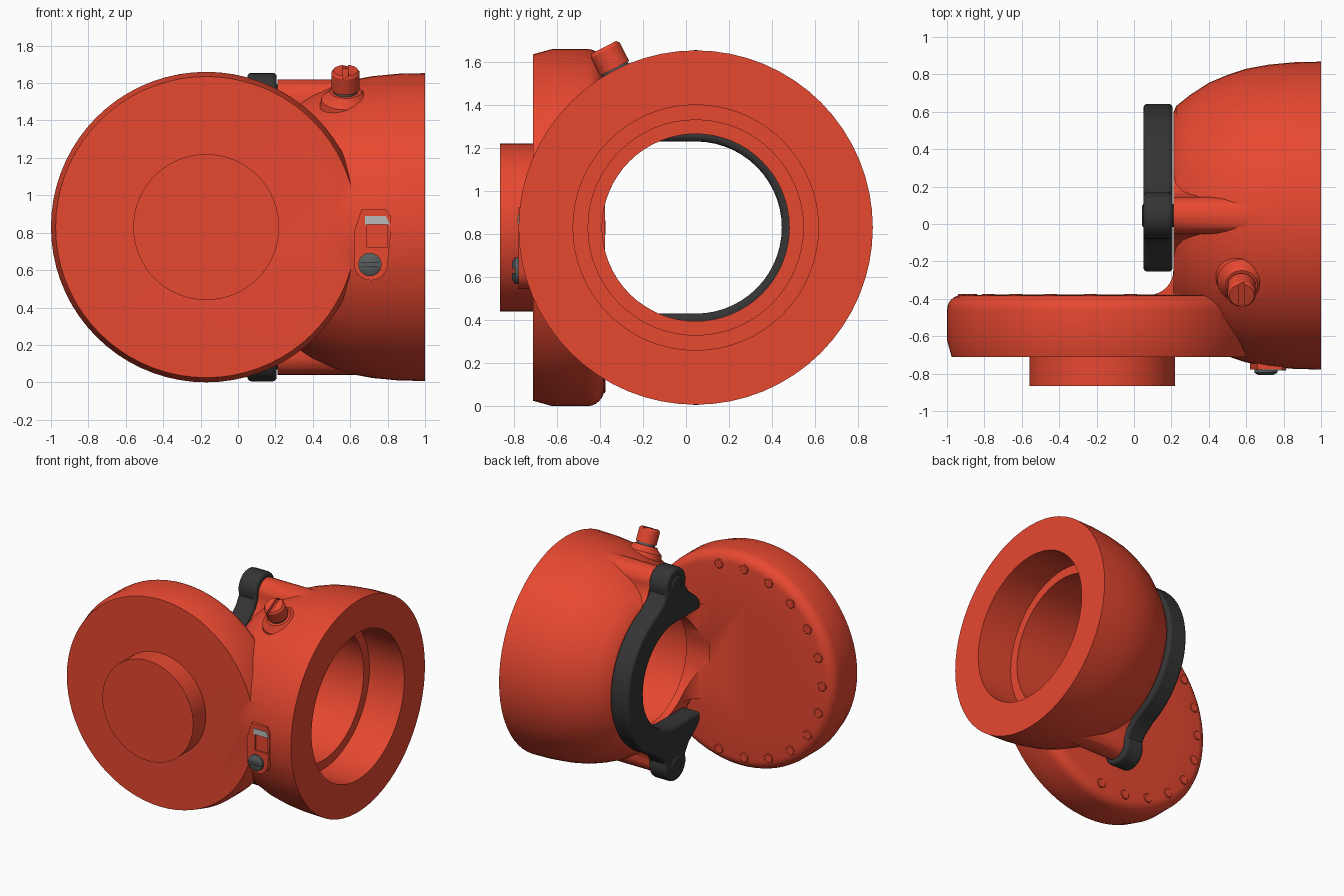
import bpy, bmesh
from math import pi, sin, cos, radians
from mathutils import Vector

if "Cube" in bpy.data.objects:
    bpy.data.objects.remove(bpy.data.objects["Cube"])

CY, CZ, DX = 0.045, 0.83, -0.17      # cup axis (y, z) and disc axis x


def material(name, rgb):
    m = bpy.data.materials.new(name)
    m.diffuse_color = (*rgb, 1)
    m.use_nodes = True
    m.node_tree.nodes["Principled BSDF"].inputs["Base Color"].default_value = m.diffuse_color
    return m


RED = material("red_paint", (0.80, 0.065, 0.03))
DARK = material("dark_plastic", (0.035, 0.035, 0.035))
STEEL = material("dark_steel", (0.10, 0.11, 0.11))
PALE = material("pale_metal", (0.5, 0.5, 0.5))


def finish(name, bm, mat):
    bmesh.ops.recalc_face_normals(bm, faces=bm.faces)
    me = bpy.data.meshes.new(name)
    bm.to_mesh(me)
    bm.free()
    ob = bpy.data.objects.new(name, me)
    bpy.context.collection.objects.link(ob)
    me.materials.append(mat)
    return ob


def turned(name, origin, axis, profile, mat, segs=48):
    """Closed solid of revolution; profile = (distance along axis, radius)."""
    bm = bmesh.new()
    o, a = Vector(origin), Vector(axis).normalized()
    u = a.orthogonal().normalized()
    v = a.cross(u)
    rings = [[bm.verts.new(o + a * d + (u * cos(t) + v * sin(t)) * r)
              for t in (2 * pi * i / segs for i in range(segs))] for d, r in profile]
    for p, q in zip(rings, rings[1:]):
        for i in range(segs):
            j = (i + 1) % segs
            bm.faces.new((p[i], p[j], q[j], q[i]))
    bm.faces.new(rings[0])
    bm.faces.new(rings[-1])
    return finish(name, bm, mat)


def prism(name, pts, axis, lo, hi, mat):
    """Flat outline extruded along world axis 0, 1 or 2."""
    bm = bmesh.new()

    def at(p, d):
        c = list(p)
        c.insert(axis, d)
        return bm.verts.new(c)
    a, b = [at(p, lo) for p in pts], [at(p, hi) for p in pts]
    bm.faces.new(a)
    bm.faces.new(b)
    n = len(pts)
    for i in range(n):
        j = (i + 1) % n
        bm.faces.new((a[i], a[j], b[j], b[i]))
    return finish(name, bm, mat)


def arc(cx, cy, r, a0, a1, n):
    return [(cx + r * cos(radians(a0 + (a1 - a0) * i / n)),
             cy + r * sin(radians(a0 + (a1 - a0) * i / n))) for i in range(n + 1)]


def boolean(ob, other, op):
    m = ob.modifiers.new(op, 'BOOLEAN')
    m.operation, m.object, m.solver = op, other, 'EXACT'
    bpy.context.view_layer.objects.active = ob
    bpy.ops.object.modifier_apply(modifier=m.name)
    bpy.data.objects.remove(other, do_unlink=True)


# Motor cup, domed towards its inner end
body = turned("body", (0, CY, CZ), (1, 0, 0),
              [(0.21, 0.55), (0.225, 0.585), (0.3, 0.645), (0.4, 0.71), (0.5, 0.752),
               (0.6, 0.785), (0.72, 0.807), (0.86, 0.82), (1.0, 0.823)], RED, 64)

# Gear disc with a rounded back rim
disc = turned("disc", (DX, 0, CZ), (0, 1, 0),
              [(-0.71, 0.805), (-0.62, 0.83)] +
              arc(-0.46, 0.75, 0.08, 90, 0, 6) + [(-0.376, 0.5)], RED, 72)
parts = [disc]

# Fillet between disc back and cup end
parts.append(prism("fillet", [(0.25, -0.42), (0.07, -0.42), (0.07, -0.379)] +
                   arc(0.08, -0.249, 0.13, -90, 0, 8)[1:] + [(0.25, -0.249)],
                   2, CZ - 0.37, CZ + 0.37, RED))

# Flared bolt lugs above and below the cup
lug = [(-0.23, 0.50), (-0.13, 0.60)] + arc(0, 0.69, 0.1, 190, -10, 14) + [(0.13, 0.60), (0.23, 0.50)]
for s in (1, -1):
    parts.append(prism("lug", [(CY + y, CZ + s * z) for y, z in lug], 0, 0.212, 0.7, RED))

# Boss under the top pin
PIN = (0, -sin(radians(27)), cos(radians(27)))
parts.append(turned("pin_boss", (0.575, CY, CZ), PIN,
                    [(0.66, 0.15), (0.77, 0.13), (0.80, 0.095), (0.815, 0.085)], RED, 32))

# Raised pad on the front of the cup
parts.append(prism("pad", arc(0.71, 0.635, 0.09, -170, -10, 10) +
                   [(0.815, 0.78), (0.815, 0.89), (0.79, 0.925), (0.66, 0.925), (0.62, 0.80)],
                   1, -0.778, -0.65, RED))
for p in parts:
    boolean(body, p, 'UNION')

# Stepped bore through cup
boolean(body, turned("bore_cutter", (0, CY, CZ), (1, 0, 0),
                     [(0.06, 0.435), (0.27, 0.435), (0.27, 0.5), (0.7, 0.5),
                      (0.7, 0.57), (1.1, 0.57)], RED, 64), 'DIFFERENCE')
# Slot for the pale marker
boolean(body, prism("slot_cutter", [(0.69, 0.72), (0.80, 0.72), (0.80, 0.85), (0.69, 0.85)],
                    1, -0.9, -0.765, RED), 'DIFFERENCE')

objs = [body]

# Front output boss
objs.append(turned("front_boss", (DX, 0, CZ), (0, 1, 0), [(-0.865, 0.39), (-0.70, 0.39)], RED, 64))

# Dimples around the back rim of the disc
for i in range(13):
    t = radians(180 + (i - 6) * 17)
    objs.append(turned(f"rim_dot_{i + 1}", (DX + 0.735 * cos(t), 0, CZ + 0.735 * sin(t)), (0, 1, 0),
                       [(-0.40, 0.036), (-0.378, 0.036), (-0.374, 0.031)], RED, 16))

# Half-ring clamp with two bolt ears
half = ([(-0.30, 0.40), (-0.30, 0.46), (-0.26, 0.51), (-0.16, 0.59)] +
        arc(0, 0.70, 0.125, 200, -20, 14) + [(0.15, 0.61), (0.20, 0.575)] +
        arc(0, 0, 0.597, 67, 0, 16))
inner = arc(0, 0, 0.40, -90, 90, 28)
outline = half + [(y, -z) for y, z in reversed(half[:-1])] + inner
clamp = prism("clamp", [(CY + y, CZ + z) for y, z in outline], 0, 0.05, 0.207, DARK)
bev = clamp.modifiers.new("rounded_edges", 'BEVEL')
bev.width, bev.segments, bev.limit_method, bev.angle_limit = 0.022, 3, 'ANGLE', radians(50)
objs.append(clamp)
for n, s in (("top", 1), ("bottom", -1)):
    objs.append(turned(f"clamp_bolt_{n}", (0, CY, CZ + s * 0.70), (1, 0, 0),
                       [(0.042, 0.05), (0.05, 0.062), (0.25, 0.062)], DARK, 24))

# Slotted top pin and its washer
pin = turned("top_pin", (0.575, CY, CZ), PIN,
             [(0.83, 0.076), (0.925, 0.076), (0.94, 0.066)], RED, 32)
slot = turned("pin_slot", (0.575, CY, CZ), PIN, [(0.915, 0.1), (1.0, 0.1)], RED, 4)
slot.scale.x = 0.2
slot.location.x = 0.575 * 0.8
bpy.context.view_layer.update()
boolean(pin, slot, 'DIFFERENCE')
objs.append(pin)
objs.append(turned("pin_washer", (0.575, CY, CZ), PIN, [(0.80, 0.068), (0.84, 0.068)], STEEL, 32))

# Front screw with a cross slot, and pale marker
screw = turned("front_screw", (0.705, 0, 0.63), (0, 1, 0),
               [(-0.808, 0.04), (-0.795, 0.062), (-0.70, 0.062)], STEEL, 32)
boolean(screw, prism("screw_slot", [(0.6, 0.62), (0.8, 0.62), (0.8, 0.64), (0.6, 0.64)],
                     1, -0.9, -0.795, STEEL), 'DIFFERENCE')
objs.append(screw)
objs.append(prism("pale_marker", [(0.68, 0.89), (0.79, 0.89), (0.812, 0.845), (0.68, 0.845)],
                  1, -0.783, -0.70, PALE))

# Smooth shading with crisp edges
bpy.ops.object.select_all(action='DESELECT')
for ob in objs:
    ob.select_set(True)
bpy.context.view_layer.objects.active = body
bpy.ops.object.shade_smooth_by_angle(angle=radians(32))
